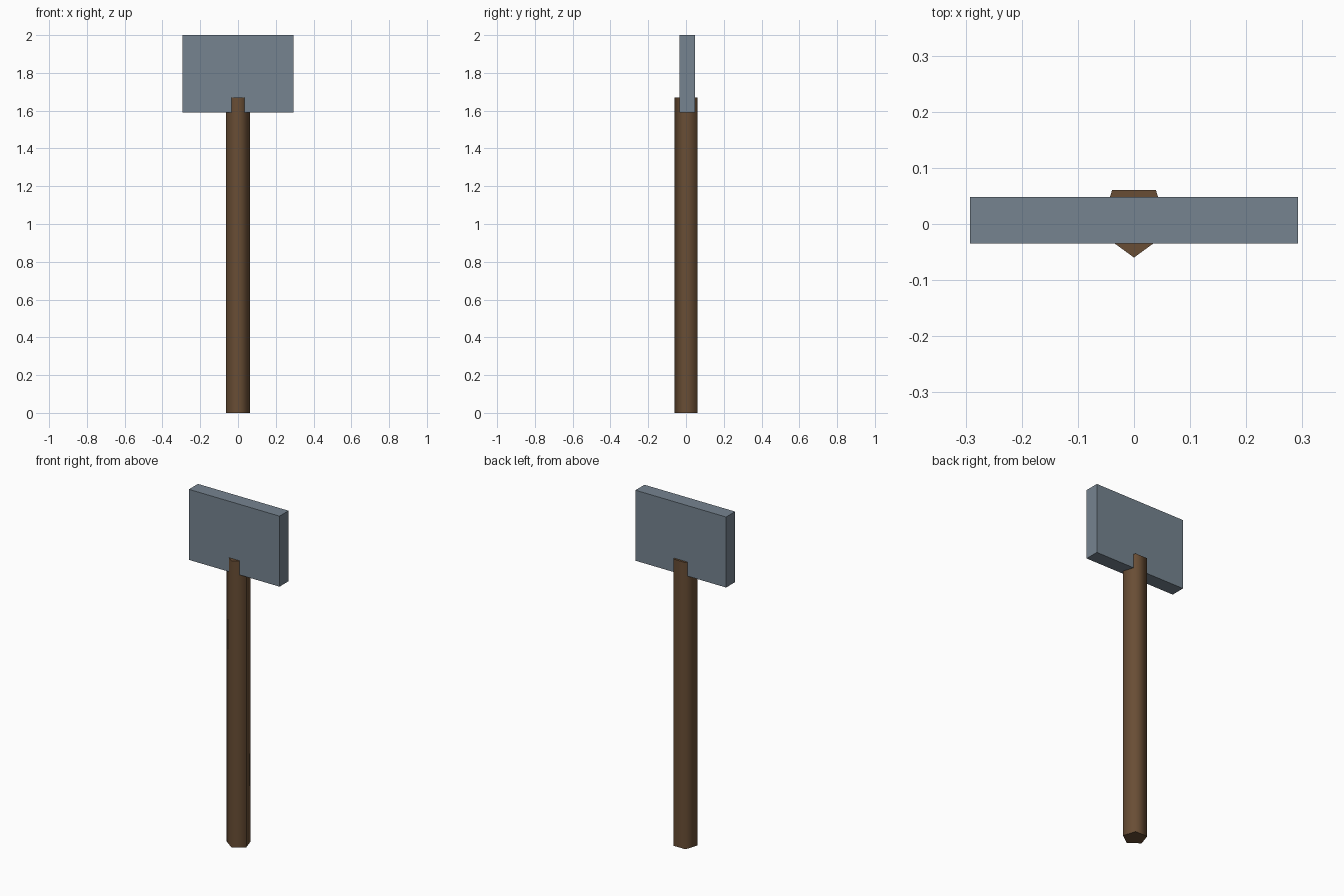
import bpy
import math

if "Cube" in bpy.data.objects:
    bpy.data.objects.remove(bpy.data.objects["Cube"])

CY = 0.0066  # shared depth centre of post and board


def paint(obj, name, color):
    mat = bpy.data.materials.new(name)
    mat.diffuse_color = color
    mat.use_nodes = True
    mat.node_tree.nodes["Principled BSDF"].inputs["Base Color"].default_value = mat.diffuse_color
    obj.data.materials.append(mat)


# Five-sided post, one corner facing the front, running up into the board
R, TOP = 0.0664, 1.671
bpy.ops.mesh.primitive_cylinder_add(vertices=5, radius=R, depth=TOP, location=(0, CY, TOP / 2))
post = bpy.context.object
post.name = "post"
post.rotation_euler.z = math.pi
bpy.ops.object.transform_apply(location=False, rotation=True, scale=False)
bpy.ops.object.shade_smooth_by_angle(angle=math.radians(80))
paint(post, "brown_wood", (0.14, 0.075, 0.035, 1))

# Flat rectangular sign board
Z0, Z1 = 1.589, 2.0
bpy.ops.mesh.primitive_cube_add(size=1, location=(0, CY, (Z0 + Z1) / 2))
board = bpy.context.object
board.name = "sign_board"
board.scale = (0.585, 0.083, Z1 - Z0)
bpy.ops.object.transform_apply(location=False, rotation=False, scale=True)
paint(board, "blue_grey", (0.18, 0.23, 0.28, 1))
